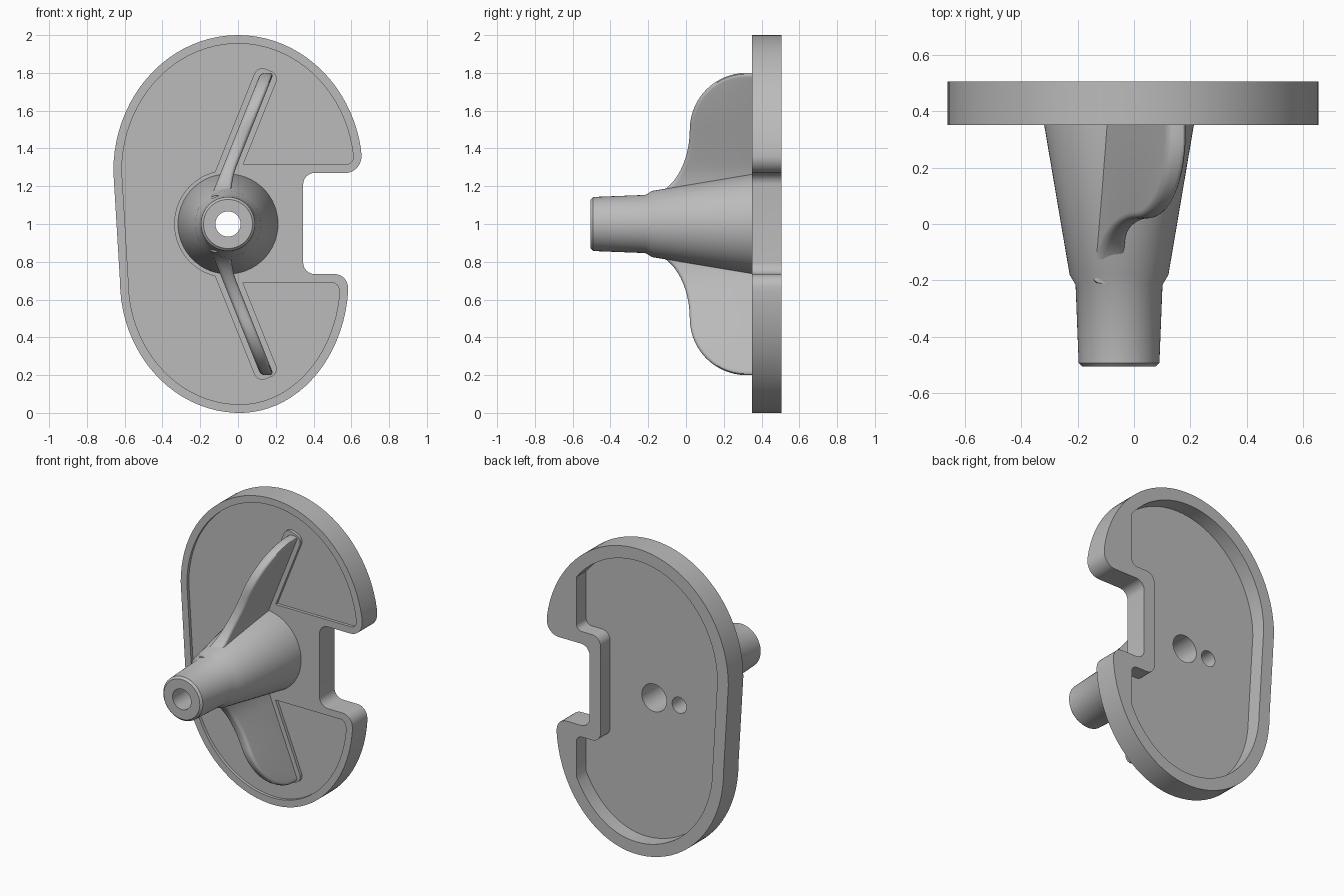
import bpy, bmesh
from math import sin, cos, pi, acos, tan, radians
from mathutils import Vector

if "Cube" in bpy.data.objects:
    bpy.data.objects.remove(bpy.data.objects["Cube"])

grey = bpy.data.materials.new("plain_grey")
grey.use_nodes = True
COLOUR = (0.5, 0.5, 0.5, 1)
grey.diffuse_color = COLOUR
grey.node_tree.nodes["Principled BSDF"].inputs["Base Color"].default_value = COLOUR

AXIS_X, AXIS_Z = -0.053, 1.0
FRONT, BACK = 0.35, 0.505


def loft(name, rings):
    """Closed solid through a list of equal rings of points."""
    bm = bmesh.new()
    rows = [[bm.verts.new(p) for p in ring] for ring in rings]
    n = len(rows[0])
    for a, b in zip(rows, rows[1:]):
        for i in range(n):
            j = (i + 1) % n
            bm.faces.new((a[i], a[j], b[j], b[i]))
    bm.faces.new(rows[0])
    bm.faces.new(rows[-1])
    bmesh.ops.remove_doubles(bm, verts=bm.verts, dist=0.0002)
    bmesh.ops.recalc_face_normals(bm, faces=bm.faces)
    mesh = bpy.data.meshes.new(name)
    bm.to_mesh(mesh)
    bm.free()
    ob = bpy.data.objects.new(name, mesh)
    bpy.context.collection.objects.link(ob)
    mesh.materials.append(grey)
    return ob


def prism(name, outline, y0, y1):
    return loft(name, [[(x, y, z) for x, z in outline] for y in (y0, y1)])


def lathe(name, profile, x=AXIS_X, n=64):
    """Turned solid about a front-to-back axis, from (radius, y) pairs."""
    return loft(name, [[(x + r * cos(2 * pi * i / n), y, AXIS_Z + r * sin(2 * pi * i / n))
                        for i in range(n)] for r, y in profile])


def fillet(corners, steps=6):
    """Round each (x, z, radius) corner of a closed polygon."""
    out = []
    for i, (x, z, r) in enumerate(corners):
        p = Vector((x, z))
        if r == 0:
            out.append(p)
            continue
        u = (Vector(corners[i - 1][:2]) - p).normalized()
        v = (Vector(corners[(i + 1) % len(corners)][:2]) - p).normalized()
        half = u.angle(v) / 2
        centre = p + (u + v).normalized() * (r / sin(half))
        a = p + u * (r / tan(half)) - centre
        b = p + v * (r / tan(half)) - centre
        for k in range(steps + 1):
            out.append(centre + a.lerp(b, k / steps).normalized() * r)
    return out


def outline(inset, right_x, low_x, side):
    """Egg-shaped edge, upper and lower half ellipses joined by the right side."""
    n = 40
    pts = []
    rx, rz = 0.66 - inset, 0.72 - inset
    start = acos(right_x / rx)
    for k in range(n + 1):
        a = start + (pi - start) * k / n
        pts.append((rx * cos(a), 1.28 + rz * sin(a), 0))
    end = 2 * pi - acos((low_x - 0.01) / (0.575 - inset))
    for k in range(n + 1):
        a = pi + (end - pi) * k / n
        r = (0.635 if cos(a) < 0 else 0.575) - inset
        pts.append((0.01 + r * cos(a), 0.7 + (0.7 - inset) * sin(a), 0))
    return fillet(pts + side)


def cut(ob, cutter):
    mod = ob.modifiers.new("cut", 'BOOLEAN')
    mod.operation = 'DIFFERENCE'
    mod.solver = 'EXACT'
    mod.object = cutter
    bpy.context.view_layer.objects.active = ob
    bpy.ops.object.modifier_apply(modifier=mod.name)


def mirror_z(p, flip):
    return (*p[:-1], 2 * AXIS_Z - p[-1]) if flip else tuple(p)


def fin_x(z):
    return 0.155 + 0.4 * (z - 1.8)


# Plate with a notch on its left side
plate = prism("plate", outline(0, 0.652, 0.583, [
    (0.58, 0.735, 0.07), (0.345, 0.735, 0.06),
    (0.345, 1.27, 0.06), (0.657, 1.27, 0.085)]), FRONT, BACK)

# Shallow front pocket, leaving raised pads around hub and fins
front_pocket = prism("front_pocket_cutter", outline(0.045, 0.611, 0.535, [
    (0.535, 0.69, 0.04), (AXIS_X, 0.69, 0), (AXIS_X, 1.315, 0),
    (0.613, 1.315, 0.04)]), FRONT - 0.03, FRONT + 0.02)
cutters = [front_pocket]
pads = [lathe("hub_pad_cutter", [(0.285, 0.3), (0.285, 0.4)])]
for flip in (False, True):
    along = Vector((0.4, 1)).normalized()
    side = Vector((along.y, -along.x)) * 0.062
    low, tip = Vector((fin_x(1.1), 1.1)), Vector((fin_x(1.815), 1.815))
    corners = [(*(low - side), 0), (*(low + side), 0),
               (*(tip + side), 0.045), (*(tip - side), 0.045)]
    pad = [mirror_z(p, flip) for p in fillet(corners)]
    pads.append(prism("fin_pad_cutter", pad, 0.3, 0.4))
for pad in pads:
    cut(front_pocket, pad)
cutters += pads

# Deep back pocket, following the notch
back_pocket = prism("back_pocket_cutter", outline(0.08, 0.44, 0.44, [
    (0.44, 0.66, 0.04), (0.265, 0.66, 0.06),
    (0.265, 1.35, 0.06), (0.44, 1.35, 0.04)]), 0.405, BACK + 0.05)

# Tapered hub with a narrower nose
hub = lathe("hub", [(0.13, -0.505), (0.143, -0.492), (0.154, -0.215),
                    (0.175, -0.18), (0.265, FRONT), (0.265, FRONT + 0.01)])

# Centre bore and small blind hole
bore = lathe("bore_cutter", [(0.067, -0.6), (0.067, -0.505), (0.09, 0.41), (0.09, 0.6)])
pin_hole = lathe("pin_hole_cutter", [(0.052, 0.28), (0.052, 0.6)], x=-0.235, n=32)
cutters += [back_pocket, bore, pin_hole]
for cutter in (front_pocket, back_pocket, bore, pin_hole):
    cut(plate, cutter)
for cutter in (bore, pin_hole):
    cut(hub, cutter)
for ob in cutters:
    bpy.data.objects.remove(ob)

# Curved fins with rounded edges, flaring where they meet the hub
ROUND, BASE = 0.022, 0.38
STEPS = 14
profile = [Vector((-0.21, 1.10))]
for k in range(STEPS + 1):
    a = pi / 2 * (1 - k / STEPS)
    profile.append(Vector((0.02 - 0.23 * (1 - cos(a)), 1.5 - 0.35 * sin(a))))
for k in range(1, STEPS + 1):
    a = pi / 2 * k / STEPS
    profile.append(Vector((0.32 - 0.3 * cos(a), 1.5 + 0.3 * sin(a))))
profile.append(Vector((BASE, 1.8)))


def fin(name, flip):
    rings = []
    last = len(profile) - 1
    for i, p in enumerate(profile):
        t = (profile[min(i + 1, last)] - profile[max(i - 1, 0)]).normalized()
        if i == 0:
            t = Vector((0, 1))
        inward = Vector((t.y, -t.x)) * ROUND
        half = [(BASE, p.y + inward.y, 0)]
        for k in range(5):
            a = pi / 2 * k / 4
            q = p + inward * (1 - sin(a))
            half.append((q.x, q.y, ROUND * (1 - cos(a))))
        flare = 0.06 * (max(0, 1.32 - p.y) / 0.2) ** 2
        ring = [(fin_x(z) - 0.035 + d, y, z) for y, z, d in half]
        ring += [(fin_x(z) + 0.035 + flare - d, y, z) for y, z, d in reversed(half)]
        rings.append([mirror_z(q, flip) for q in ring])
    return loft(name, rings)


parts = [plate, hub, fin("upper_fin", False), fin("lower_fin", True)]

# Smooth curved surfaces, keep crisp edges
bpy.ops.object.select_all(action='DESELECT')
for ob in parts:
    ob.select_set(True)
bpy.context.view_layer.objects.active = plate
bpy.ops.object.shade_smooth_by_angle(angle=radians(30))
